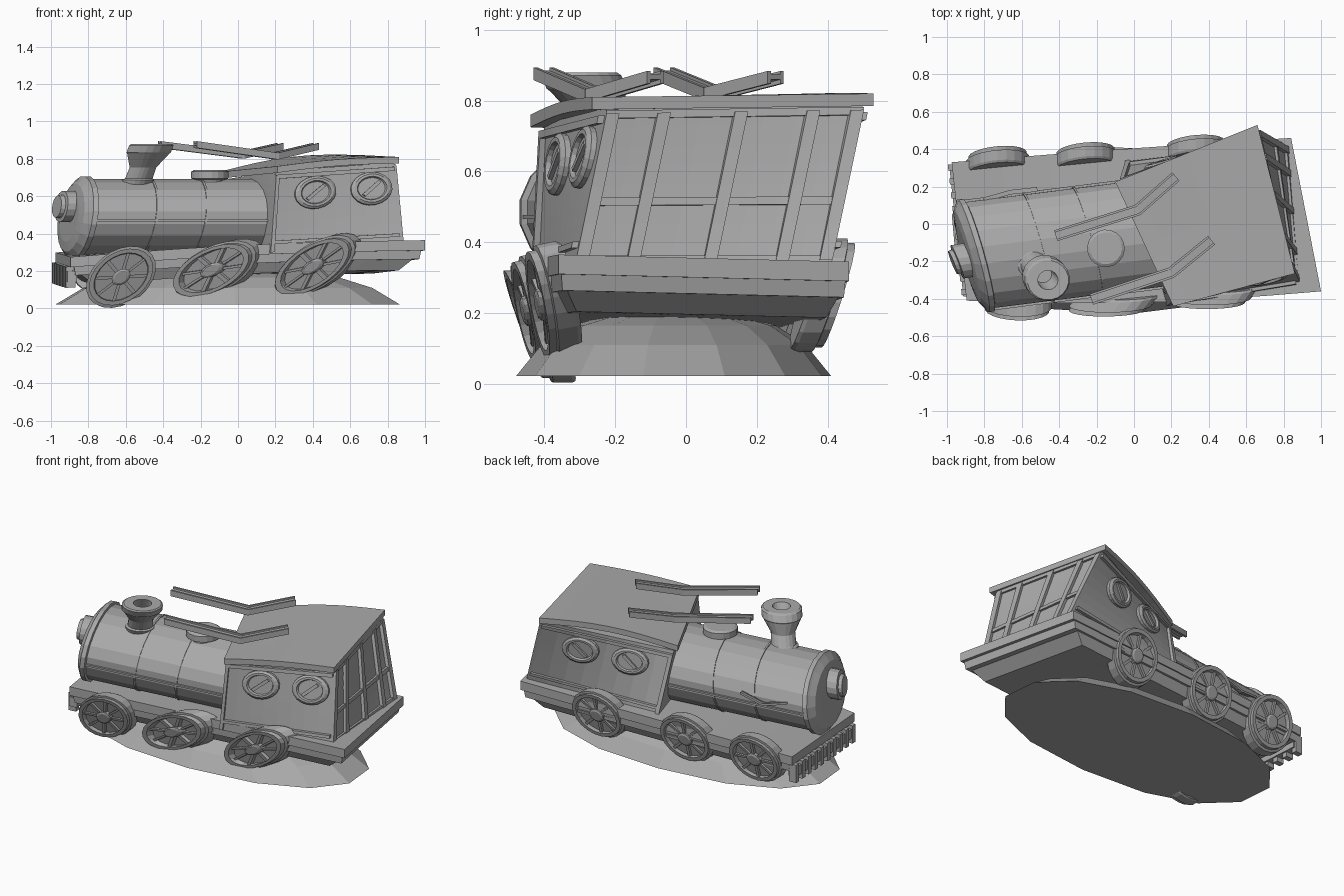
import bpy, bmesh, math
from mathutils import Vector as V

cube = bpy.data.objects.get("Cube")
if cube:
    bpy.data.objects.remove(cube, do_unlink=True)

GREY = (0.40, 0.40, 0.40, 1)
mat = bpy.data.materials.new("plain grey")
mat.use_nodes = True
mat.diffuse_color = GREY
mat.node_tree.nodes["Principled BSDF"].inputs["Base Color"].default_value = GREY


def finish(name, bm):
    bmesh.ops.recalc_face_normals(bm, faces=bm.faces)
    me = bpy.data.meshes.new(name)
    bm.to_mesh(me)
    bm.free()
    me.materials.append(mat)
    ob = bpy.data.objects.new(name, me)
    bpy.context.collection.objects.link(ob)


def affine(o, a, b, c):
    o, a, b, c = V(o), V(a), V(b), V(c)
    return lambda u, v, w: o + a * u + b * v + c * w


def hexframe(bottom, top):
    """Skewed block space: corners run front right, rear right, rear left, front left."""
    bottom, top = [V(p) for p in bottom], [V(p) for p in top]

    def quad(q, u, v):
        return q[0].lerp(q[1], u).lerp(q[3].lerp(q[2], u), v)

    return lambda u, v, w: quad(bottom, u, v).lerp(quad(top, u, v), w)


def bow(f, right, left):
    """Curve a space along its length, by one offset per side."""
    right, left = V(right), V(left)
    return lambda u, v, w: f(u, v, w) + right.lerp(left, v) * math.sin(math.pi * u)


def box(name, f, us, vs, ws, cuts=0):
    bm = bmesh.new()
    bmesh.ops.create_cube(bm, size=1)
    if cuts:
        bmesh.ops.subdivide_edges(bm, edges=bm.edges[:], cuts=cuts, use_grid_fill=True)
    for vert in bm.verts:
        vert.co = f(*(lo + (hi - lo) * (t + 0.5) for t, (lo, hi) in zip(vert.co, (us, vs, ws))))
    finish(name, bm)


def lathe(name, f, profile, n=24, power=1):
    bm = bmesh.new()
    rings = []
    for r, h in profile:
        ring = []
        for i in range(n):
            t = math.tau * (i + 0.5) / n
            c, s = math.cos(t), math.sin(t)
            c = math.copysign(abs(c) ** power, c)
            s = math.copysign(abs(s) ** power, s)
            ring.append(bm.verts.new(f(r * c, r * s, h)))
        rings.append(ring)
    for p, q in zip(rings, rings[1:]):
        for i in range(n):
            bm.faces.new((p[i - 1], p[i], q[i], q[i - 1]))
    bm.faces.new(rings[0])
    bm.faces.new(rings[-1])
    finish(name, bm)


def inset(points, k, dz):
    mid = sum((V(p) for p in points), V()) / 4
    return [mid + (V(p) - mid) * k + V((0, 0, dz)) for p in points]


ALL = (0, 1)

# Ground mound
lathe("ground_mound", affine((-0.055, -0.035, 0), (0.93, 0.03, 0), (-0.04, 0.445, 0), (0, 0, 1)),
      [(1, 0.022), (0.84, 0.11), (0.65, 0.165), (0.4, 0.195)], 14, 0.9)

# Layered chassis, bowed outward on the right
deck = [(-0.895, -0.41, 0.275), (1.0, -0.36, 0.365), (0.84, 0.46, 0.345), (-0.975, 0.33, 0.30)]
SWELL = (0, -0.035, 0.02), (0, 0.005, 0)
for name, k0, k1, z0, z1 in (("deck", 1, 1, -0.055, 0), ("side_beam", 0.97, 0.98, -0.10, -0.05),
                             ("lower_frame", 0.86, 0.94, -0.155, -0.095)):
    box(name, bow(hexframe(inset(deck, k0, z0), inset(deck, k1, z1)), *SWELL), ALL, ALL, ALL, 6)
chassis = hexframe(inset(deck, 1, -0.15), deck)

# Front bumper with teeth
box("front_bumper", chassis, (-0.008, 0.02), (0.03, 0.97), (0.1, 0.5))
for i in range(10):
    v = 0.04 + i * 0.1
    box("bumper_tooth", chassis, (-0.012, 0.015), (v, v + 0.045), (-0.1, 0.65))

# Boiler with raised bands
boiler = affine((-0.86, -0.17, 0.485), (0.03, 0, 0.215), (-0.08, 0.292, 0), (0.95, 0.12, 0))
prof = [(0.6, -0.045), (0.85, -0.035), (0.98, -0.01), (1.04, 0), (1.04, 0.03), (0.98, 0.035)]
for h in (0.36, 0.64):
    prof += [(0.98, h), (1, h), (1, h + 0.012), (0.98, h + 0.012)]
lathe("boiler", boiler, prof + [(0.98, 1)], 20)
for side in (-1, 1):
    box("boiler_seam", boiler, (-0.09, -0.04), sorted((side * 0.95, side * 1.01)), (0.03, 1))
lathe("front_cap", affine((-0.93, -0.2, 0.545), (0.01, 0, 0.085), (-0.035, 0.09, 0), (-0.06, -0.01, 0)),
      [(1, -0.9), (1, 0.25), (0.75, 0.3), (0.7, 0.65)], 16)

# Chimney and steam dome
lathe("chimney", affine((-0.54, -0.21, 0.67), (0.12, 0, 0), (0, 0.115, 0), (0.08, -0.09, 0.21)),
      [(0.72, -0.3), (0.72, 0.08), (0.62, 0.12), (0.6, 0.4), (0.95, 0.75), (1, 0.78), (1, 0.96),
       (0.92, 1), (0.45, 1), (0.4, 0.65)], 20)
lathe("steam_dome", affine((-0.15, -0.13, 0.65), (0.1, 0.01, 0), (-0.01, 0.1, 0), (0, 0, 0.09)),
      [(0.75, -0.2), (0.75, 0.4), (1, 0.5), (1, 0.9), (0.85, 1)], 18)

# Cab body
cab = hexframe([(0.17, -0.42, 0.30), (0.87, -0.315, 0.34), (0.81, 0.41, 0.34), (-0.04, 0.325, 0.31)],
               [(0.2, -0.40, 0.735), (0.83, -0.225, 0.78), (0.65, 0.50, 0.79), (-0.07, 0.22, 0.69)])
box("cab_body", cab, ALL, ALL, ALL, 7)
for v0, v1 in ((-0.025, 0.01), (0.99, 1.025)):
    box("cab_cornice", cab, ALL, (v0, v1), (0.9, 0.95), 3)
    box("cab_sill", cab, ALL, (v0, v1), (0.1, 0.14), 3)
    box("cab_front_post", cab, (0, 0.03), (v0, v1), (0, 0.92), 3)

# Cab windows with a slanted bar
for v, out, half, spots in ((0, -1, 0.17, (0.34, 0.8)), (1, 1, 0.14, (0.3, 0.68))):
    for u in spots:
        o = cab(u, v, 0.7)
        a = cab(u + half, v, 0.7) - o
        b = cab(u, v, 0.9) - o
        n = a.cross(b).normalized()
        n *= math.copysign(1, n.y * out)
        f = affine(o, a, b, n)
        lathe("window_frame", f, [(1, -0.02), (1, 0.015), (0.86, 0.025), (0.72, 0.025), (0.66, 0.012)], 20)
        d = (a + b) * 0.4
        box("window_bar", affine(o, d, (b - a) * 0.07, n), (-1, 1), (-1, 1), (0, 0.024))

# Cab rear ribs and rails
for v in (0.0, 0.2, 0.5, 0.78, 0.95):
    box("rear_rib", cab, (0.99, 1.025), (v, v + 0.05), (0.02, 0.96), 3)
for w in (0.0, 0.37, 0.93):
    box("rear_rail", cab, (0.99, 1.018), ALL, (w, w + 0.05), 3)

# Gently arched roof slab
roof = [(0.21, -0.44, 0.76), (0.86, -0.265, 0.81), (0.66, 0.53, 0.82), (-0.1, 0.225, 0.73)]
box("cab_roof", bow(hexframe(inset(roof, 1, -0.035), roof), (0, 0, 0.012), (0, 0, 0.035)),
    ALL, ALL, ALL, 7)


# Bent channel rails
def rail(name, points, size):
    points = [V(p) for p in points]
    for p, q in zip(points, points[1:]):
        d = q - p
        side = d.cross(V((0, 0, 1))).normalized() * size
        f = affine(p, d, side, V((0, 0, size)))
        box(name + "_web", f, (-0.02, 1.02), (-1, 1), (-0.2, 0.3))
        for v in (-1, 0.6):
            box(name + "_flange", f, (-0.02, 1.02), (v, v + 0.4), (-0.6, 0.6))


rail("right_roof_rail", [(-0.22, -0.40, 0.875), (0.2, -0.26, 0.815), (0.41, -0.09, 0.865)], 0.03)
rail("left_roof_rail", [(-0.41, -0.06, 0.875), (0.02, 0.075, 0.82), (0.22, 0.25, 0.865)], 0.03)
rail("boiler_handrail", [(-0.8, 0.13, 0.52), (-0.66, 0.17, 0.49), (-0.52, 0.185, 0.53)], 0.012)


# Spoked wheels
def wheel(o, a, b, out):
    f = affine(o, a, b, out)
    lathe("wheel_rim", f, [(0.82, -1), (0.97, -1), (1, -0.8), (1, 0.1), (0.92, 0.15), (0.92, 0.5),
                           (0.78, 0.5), (0.76, 0.05)], 22)
    lathe("wheel_hub", f, [(0.27, -0.5), (0.27, 0.45), (0.2, 0.55)], 12)
    for i in range(8):
        t = math.tau * i / 8
        c, s = math.cos(t), math.sin(t)
        box("wheel_spoke", lambda u, v, w: f(u * c - v * s, u * s + v * c, w),
            (0.2, 0.8), (-0.05, 0.05), (0, 0.3))


right = [((-0.625, -0.43, 0.168), (0.18, 0.01, 0.01), (0.05, -0.06, 0.165), (0, -0.06, 0)),
         ((-0.12, -0.43, 0.21), (0.21, 0.015, 0.03), (0.07, -0.035, 0.15), (-0.05, -0.06, -0.012)),
         ((0.415, -0.39, 0.228), (0.20, 0.015, 0.04), (0.08, -0.035, 0.16), (-0.04, -0.06, -0.012))]
left = [(-0.73, 0.34, 0.23), (-0.26, 0.36, 0.24), (0.33, 0.40, 0.25)]
for (o, a, b, out), p in zip(right, left):
    wheel(o, a, b, out)
    wheel(p, (0.17, 0.015, 0), (0, 0.05, 0.16), (0, 0.06, 0))
    lathe("axle", affine(o, (0.03, 0, 0), (0, 0, 0.03), V(p) - V(o)), [(1, 0), (1, 1)], 10)
